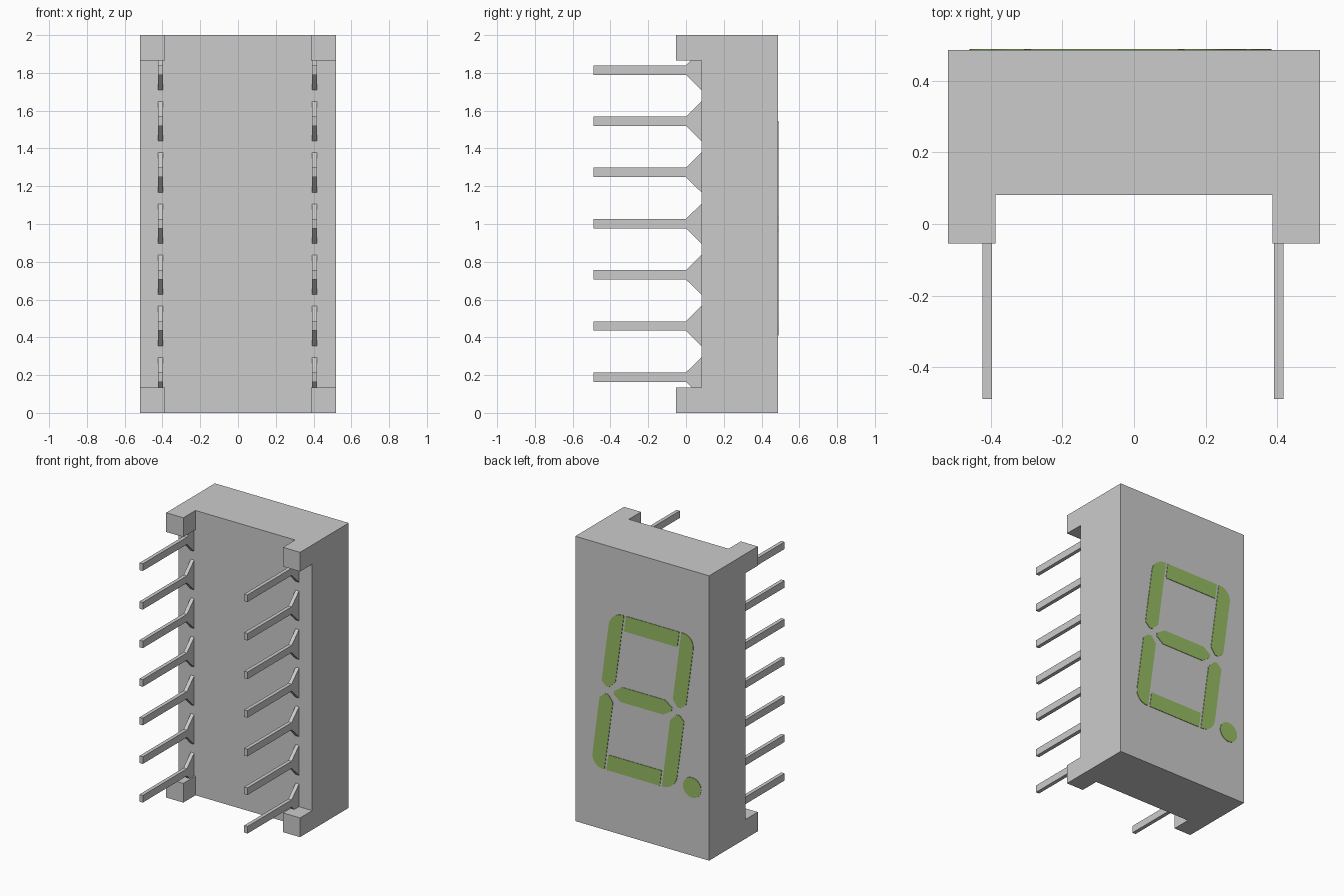
import bpy, bmesh, math

if "Cube" in bpy.data.objects:
    bpy.data.objects.remove(bpy.data.objects["Cube"])

BACK = 0.486      # display face of the body
TILT = 0.135      # sideways slant of the digit per unit of height
MID = 0.985       # mid height of the digit
SHIFT = -0.007    # sideways offset of the digit

green = bpy.data.materials.new("segment_green")
green.diffuse_color = (0.30, 0.50, 0.12, 1)
green.use_nodes = True
green.node_tree.nodes["Principled BSDF"].inputs["Base Color"].default_value = green.diffuse_color


def box(name, x0, x1, y0, y1, z0, z1):
    bpy.ops.mesh.primitive_cube_add(
        size=1, location=((x0 + x1) / 2, (y0 + y1) / 2, (z0 + z1) / 2))
    ob = bpy.context.object
    ob.name = name
    ob.scale = (x1 - x0, y1 - y0, z1 - z0)
    bpy.ops.object.transform_apply(location=True, rotation=False, scale=True)
    return ob


def prism(name, points, offset, material=None):
    """Extrude a closed outline of 3D points by an offset vector."""
    bm = bmesh.new()
    face = bm.faces.new([bm.verts.new(p) for p in points])
    ext = bmesh.ops.extrude_face_region(bm, geom=[face])
    bmesh.ops.translate(bm, vec=offset, verts=[
        v for v in ext["geom"] if isinstance(v, bmesh.types.BMVert)])
    bmesh.ops.recalc_face_normals(bm, faces=bm.faces)
    me = bpy.data.meshes.new(name)
    bm.to_mesh(me)
    bm.free()
    ob = bpy.data.objects.new(name, me)
    bpy.context.collection.objects.link(ob)
    if material:
        me.materials.append(material)
    return ob


def segment(name, outline):
    """Thin raised digit segment; outline is upright and gets slanted here."""
    pts = [(s + SHIFT - TILT * h, BACK - 0.004, MID + h) for s, h in outline]
    return prism(name, pts, (0, 0.0075, 0), green)


# Body: a block with two crossing channels cut away, leaving four corner feet
body = box("body", -0.52, 0.52, -0.054, BACK, 0, 2)
for cutter in (box("cutter_x", -0.387, 0.387, -0.5, 0.081, -0.5, 2.5),
               box("cutter_z", -1, 1, -0.6, 0.081, 0.135, 1.865)):
    mod = body.modifiers.new("channel", "BOOLEAN")
    mod.operation = "DIFFERENCE"
    mod.solver = "EXACT"
    mod.object = cutter
    bpy.context.view_layer.objects.active = body
    bpy.ops.object.modifier_apply(modifier=mod.name)
    bpy.data.objects.remove(cutter)

# Pins: flared at the body, two rows of seven
half_pin = [(-0.4895, 0.025), (0.0, 0.025), (0.081, 0.105), (0.09, 0.105)]
pin_profile = half_pin + [(y, -h) for y, h in reversed(half_pin)]
for side, x in (("left", -0.423), ("right", 0.391)):
    for i in range(7):
        z = 1.002 + (i - 3) * 0.271
        prism(f"pin_{side}_{i + 1}", [(x, y, z + h) for y, h in pin_profile],
              (0.026, 0, 0))

# Upright segments: one outline mirrored into four quarters
OUTER, INNER, TOP, R = 0.328, 0.223, 0.56, 0.095
arc = [(OUTER - R + R * math.cos(a), TOP - R + R * math.sin(a))
       for a in (math.radians(90 * k / 8) for k in range(9))]
upright = [(INNER, 0.075), (0.265, 0.027), (0.29, 0.027), (OUTER, 0.06)]
upright += arc + [(INNER, TOP)]
for sx, sname in ((1, "left"), (-1, "right")):
    for sz, zname in ((1, "upper"), (-1, "lower")):
        segment(f"segment_{zname}_{sname}", [(s * sx, h * sz) for s, h in upright])

# Level segments
for sz, zname in ((1, "top"), (-1, "bottom")):
    segment(f"segment_{zname}", [(-0.207, sz * TOP), (0.207, sz * TOP),
                                 (0.207, sz * 0.45), (-0.207, sz * 0.45)])
quarter = [(0.225, 0.012), (0.165, 0.053)]
right = [(s, -h) for s, h in reversed(quarter)] + quarter
segment("segment_middle", right + [(-s, -h) for s, h in right])

# Decimal dot
dot = [(-0.389 + 0.07 * math.cos(a), BACK - 0.004, 0.479 + 0.07 * math.sin(a))
       for a in (2 * math.pi * k / 32 for k in range(32))]
prism("decimal_dot", dot, (0, 0.0075, 0), green)
